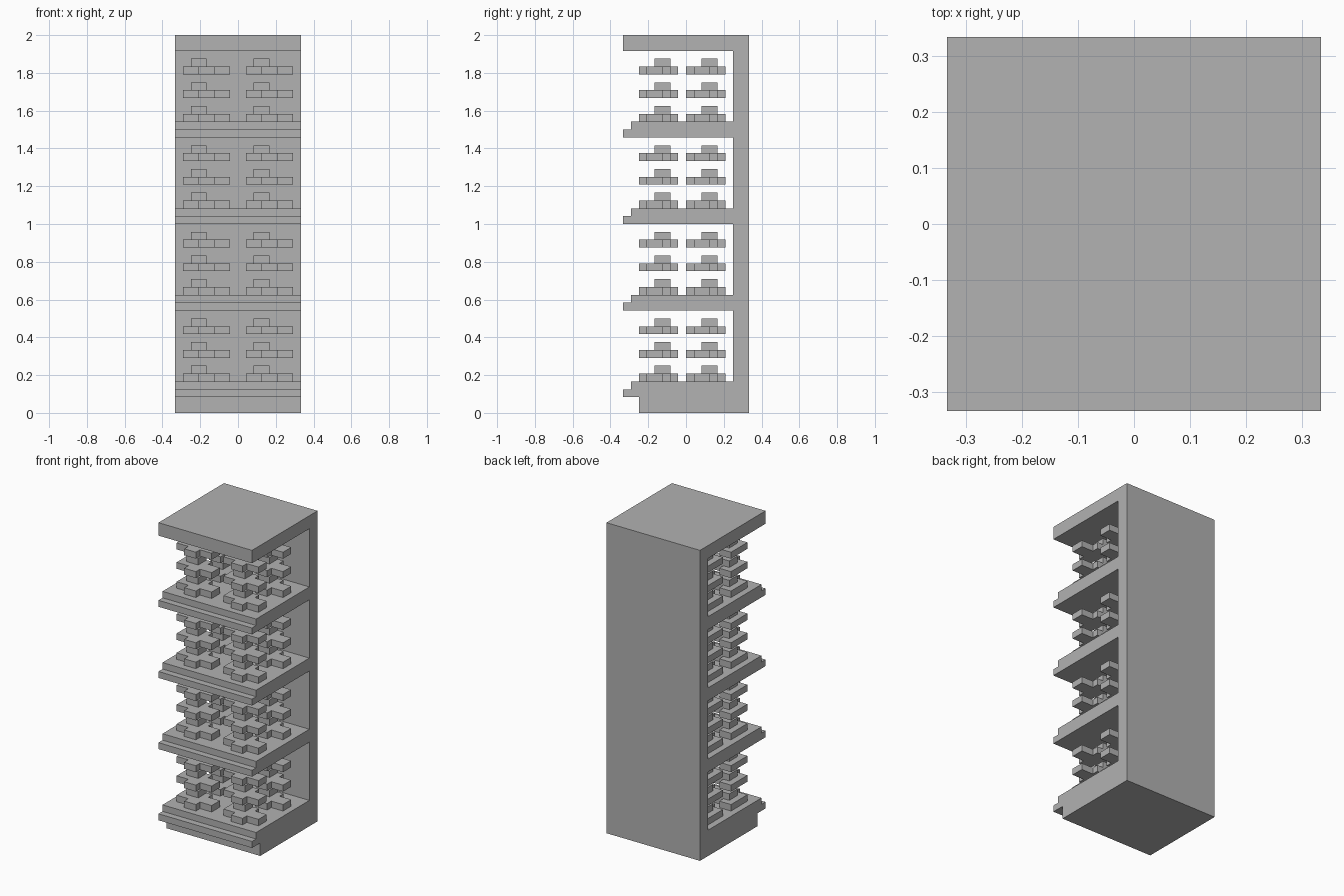
import bpy
import bmesh
from mathutils import Matrix, Vector

U = 2 / 48  # grid unit: the case is 16 x 16 x 48 units

if "Cube" in bpy.data.objects:
    bpy.data.objects.remove(bpy.data.objects["Cube"], do_unlink=True)

grey = bpy.data.materials.new("plain_grey")
grey.use_nodes = True
grey.diffuse_color = (0.445, 0.445, 0.445, 1)
grey.node_tree.nodes["Principled BSDF"].inputs["Base Color"].default_value = grey.diffuse_color


def prism_mesh(name, outline, direction):
    """Extrude a closed outline (in units) along a direction."""
    bm = bmesh.new()
    face = bm.faces.new([bm.verts.new(p) for p in outline])
    grown = bmesh.ops.extrude_face_region(bm, geom=[face], use_keep_orig=True)
    moved = [g for g in grown["geom"] if isinstance(g, bmesh.types.BMVert)]
    bmesh.ops.translate(bm, verts=moved, vec=Vector(direction))
    bmesh.ops.recalc_face_normals(bm, faces=bm.faces)
    bmesh.ops.transform(bm, matrix=Matrix.Scale(U, 4), verts=bm.verts)
    mesh = bpy.data.meshes.new(name)
    bm.to_mesh(mesh)
    bm.free()
    mesh.materials.append(grey)
    return mesh


def place(name, mesh, location=(0, 0, 0)):
    obj = bpy.data.objects.new(name, mesh)
    obj.location = Vector(location) * U
    bpy.context.collection.objects.link(obj)


# Case: side profile (y, z) with a stepped lip on the front of every shelf
shelf_tops = [4 + 11 * i for i in range(4)]
profile = [(8, 0), (-6, 0), (-6, 2)]
for top in shelf_tops:
    if top != shelf_tops[0]:
        profile.append((6, top - 2))
    profile += [(-8, top - 2), (-8, top - 1), (-7, top - 1), (-7, top), (6, top)]
profile += [(6, 46), (-8, 46), (-8, 48), (8, 48)]
place("shelf_case", prism_mesh("shelf_case", [(-8, y, z) for y, z in profile], (16, 0, 0)))

# Goods: staggered tray of blocks with one small block on top
tray = [(0, 1), (2, 1), (2, 0), (4, 0), (4, 1), (6, 1),
        (6, 3), (4, 3), (4, 4), (2, 4), (2, 5), (0, 5)]
block = [(1, 2), (3, 2), (3, 4), (1, 4)]
tray_mesh = prism_mesh("lower_blocks", [(x, y, 0) for x, y in tray], (0, 0, 1))
block_mesh = prism_mesh("upper_block", [(x, y, 1) for x, y in block], (0, 0, 1))

# Four piles of three layers on each shelf
for top in shelf_tops:
    for layer in range(3):
        for x in (-7, 1):
            for y in (-6, 0):
                spot = (x, y, top + 3 * layer)
                place("lower_blocks", tray_mesh, spot)
                place("upper_block", block_mesh, spot)
